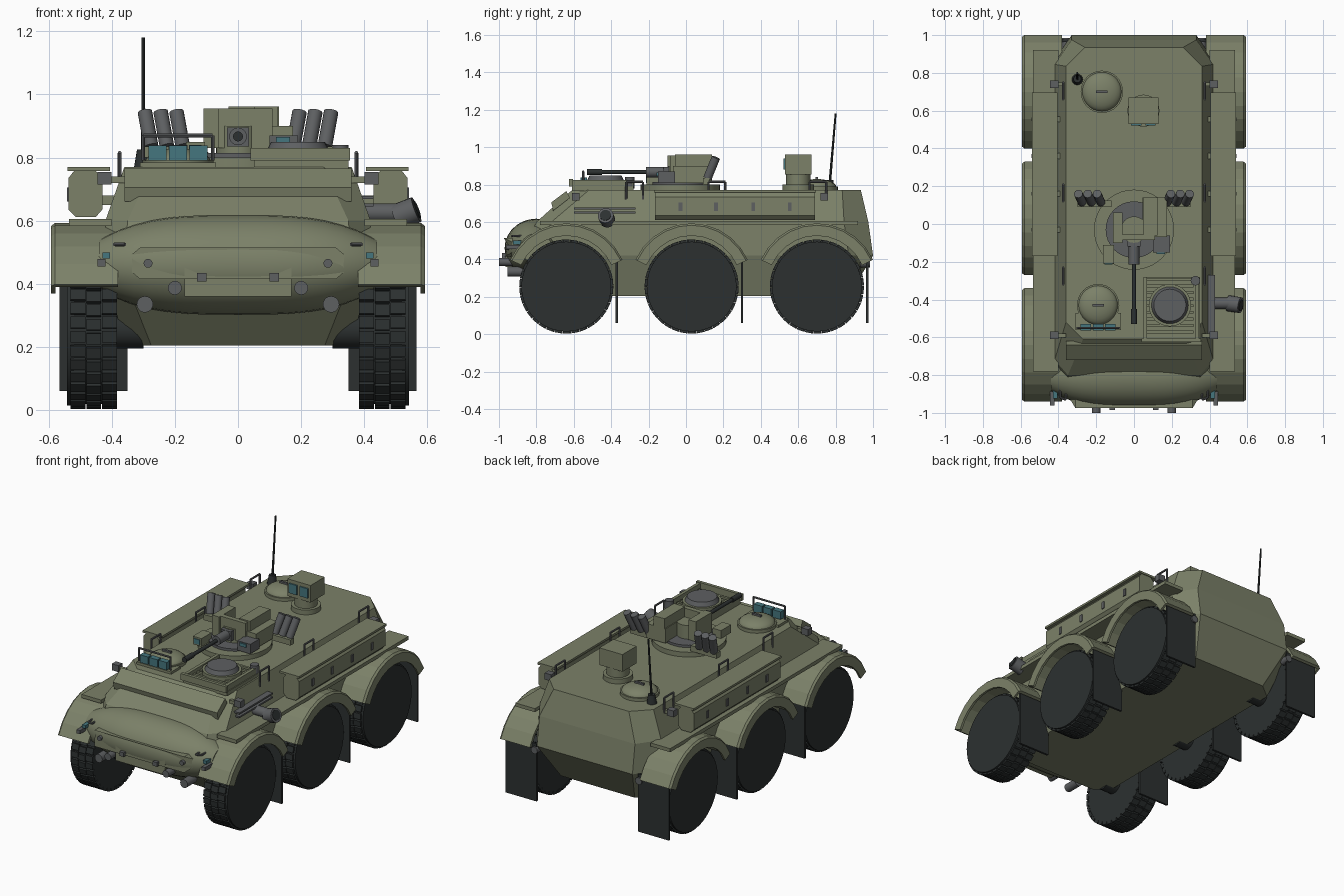
import bpy, bmesh, math
from mathutils import Vector, Matrix

if "Cube" in bpy.data.objects:
    bpy.data.objects.remove(bpy.data.objects["Cube"])

def mat(name, r, g, b):
    m = bpy.data.materials.new(name)
    m.diffuse_color = (r, g, b, 1)
    m.use_nodes = True
    m.node_tree.nodes["Principled BSDF"].inputs["Base Color"].default_value = m.diffuse_color
    return m

OLIVE = mat("olive", .20, .22, .14)
DARK = mat("rubber", .025, .03, .03)
GREY = mat("gunmetal", .11, .115, .12)
GLASS = mat("glass", .06, .18, .21)

def finish(name, bm, m, smooth=False):
    bmesh.ops.recalc_face_normals(bm, faces=bm.faces[:])
    me = bpy.data.meshes.new(name)
    bm.to_mesh(me)
    bm.free()
    me.materials.append(m)
    ob = bpy.data.objects.new(name, me)
    bpy.context.collection.objects.link(ob)
    if smooth:
        bpy.context.view_layer.objects.active = ob
        ob.select_set(True)
        bpy.ops.object.shade_smooth_by_angle(angle=math.radians(35))
        ob.select_set(False)
    return ob

def box(name, x0, x1, y0, y1, z0, z1, m=OLIVE):
    bm = bmesh.new()
    bmesh.ops.create_cube(bm, size=1)
    for v in bm.verts:
        v.co = Vector(((x0 + x1) / 2 + v.co.x * (x1 - x0), (y0 + y1) / 2 + v.co.y * (y1 - y0),
                       (z0 + z1) / 2 + v.co.z * (z1 - z0)))
    return finish(name, bm, m)

def rod(name, a, b, r, m=GREY, seg=20, r2=None):
    a, b = Vector(a), Vector(b)
    d = b - a
    mx = Matrix.Translation((a + b) / 2) @ d.to_track_quat('Z', 'Y').to_matrix().to_4x4()
    bm = bmesh.new()
    bmesh.ops.create_cone(bm, cap_ends=True, segments=seg, radius1=r, radius2=r if r2 is None else r2,
                          depth=d.length, matrix=mx)
    return finish(name, bm, m, True)

def dome(name, x, y, z, r, h, m=OLIVE):
    bm = bmesh.new()
    bmesh.ops.create_uvsphere(bm, u_segments=28, v_segments=12, radius=1,
                              matrix=Matrix.Translation((x, y, z)) @ Matrix.Diagonal((r, r, h, 1)))
    return finish(name, bm, m, True)

def loft(name, rings, m=OLIVE, smooth=False, closed=False):
    bm = bmesh.new()
    vs = [[bm.verts.new(p) for p in ring] for ring in rings]
    n = len(vs[0])
    pairs = list(zip(vs, vs[1:])) + ([(vs[-1], vs[0])] if closed else [])
    for a, b in pairs:
        for i in range(n):
            bm.faces.new((a[i], a[(i + 1) % n], b[(i + 1) % n], b[i]))
    if not closed:
        bm.faces.new(vs[0])
        bm.faces.new(vs[-1])
    return finish(name, bm, m, smooth)

def handle(name, a, b, up, r=.006):
    a, b, up = Vector(a), Vector(b), Vector(up)
    for p, q in ((a, a + up), (a + up, b + up), (b + up, b)):
        rod(name, p, q, r, GREY, 8)

# hull: stacked chamfered outlines
def outline(z, w, y0, y1, fx, fy, rx, ry):
    return [(-w + fx, y0, z), (w - fx, y0, z), (w, y0 + fy, z), (w, y1 - ry, z),
            (w - rx, y1, z), (-w + rx, y1, z), (-w, y1 - ry, z), (-w, y0 + fy, z)]
loft("hull", [outline(.205, .355, -.70, .87, .08, .08, .10, .08),
              outline(.42, .42, -.88, 1.0, .06, .08, .09, .13),
              outline(.60, .42, -.80, .975, .07, .08, .09, .13),
              outline(.77, .36, -.61, .935, .09, .09, .10, .10)])

# rounded nose, lofted across the width
rings = []
for i in range(17):
    x = -.44 + .88 * i / 16
    k = 1 - .5 * abs(x / .44) ** 3.2
    rings.append([(x, -.80 - .17 * k * math.cos(t), .46 + .158 * k * math.sin(t))
                  for t in [j * math.tau / 28 for j in range(28)]])
loft("nose", rings, OLIVE, True)
pan = [(-.34, .44), (-.31, .415), (.31, .415), (.34, .44), (.34, .49), (.31, .515), (-.31, .515), (-.34, .49)]
loft("nose_panel", [[(x, y - .05 * (abs(x) < .32) + .04, z) for x, z in pan] for y in (-.965, -.90)])
box("step_panel", -.17, .17, -.965, -.93, .36, .46)
# folded board across the front slope
loft("slope_board", [[(x, -.72, .705), (x, -.64, .765), (x, -.62, .73), (x, -.71, .66)] for x in (-.36, .36)])

# roof hatches
for nm, x, y in (("driver_hatch", -.19, -.43), ("rear_hatch", -.17, .70)):
    rod(nm + "_ring", (x, y, .765), (x, y, .79), .112, OLIVE, 32)
    dome(nm, x, y, .785, .105, .045)
    box(nm + "_grip", x - .03, x + .03, y - .007, y + .007, .82, .84, GREY)
box("periscope_base", -.31, -.07, -.56, -.47, .765, .785)
for x in (-.255, -.19, -.125):
    box("periscope", x - .028, x + .028, -.565, -.53, .79, .838, GLASS)
handle("periscope_guard", (-.30, -.55, .79), (-.08, -.55, .79), (0, 0, .08))

# engine cover with slats and fan cap
box("engine_cover", .05, .35, -.61, -.28, .765, .79)
for i in range(9):
    y = -.58 + i * .035
    box("cover_slat", .065, .315, y, y + .015, .79, .805)
for x in (.05, .325):
    box("cover_rail", x, x + .02, -.62, -.28, .79, .825)
box("cover_front_rail", .04, .355, -.625, -.605, .79, .83)
rod("fan_collar", (.19, -.43, .78), (.19, -.43, .825), .112, OLIVE, 32)
rod("fan_cap", (.19, -.43, .82), (.19, -.43, .85), .10, GREY, 32, .085)
rod("cover_bolt", (.325, -.30, .78), (.325, -.30, .84), .025)

# weapon station
rod("turret_ring", (0, -.03, .765), (0, -.03, .80), .212, OLIVE, 40)
rod("turret_plate", (0, -.03, .80), (0, -.03, .815), .15, GREY, 32)
rod("turret_post", (0, -.03, .81), (0, -.03, .90), .07, OLIVE, 24)
box("turret_housing", .045, .175, -.07, .14, .81, .90)
box("turret_housing_top", .05, .125, -.06, .14, .88, .962)
box("gun_shield", -.11, .11, -.085, -.055, .83, .955)
box("left_cheek", -.11, -.06, -.10, .06, .83, .955)
box("ammo_box", .10, .19, -.15, -.06, .81, .87, GREY)
box("sight_box", -.165, -.105, -.21, -.11, .80, .85)
box("sight_glass", -.155, -.115, -.215, -.205, .81, .84, GLASS)
box("side_glass", .12, .165, -.158, -.148, .845, .865, GLASS)
box("gun_mount", -.035, .035, -.12, -.05, .835, .895, GREY)
rod("gun_jacket", (0, -.05, .867), (0, -.215, .867), .028)
rod("gun_barrel", (0, -.2, .867), (0, -.53, .867), .011, DARK, 12)
rod("muzzle", (0, -.45, .867), (0, -.53, .867), .016, DARK, 12)
for s in (-1, 1):
    box("launcher_arm", min(s * .12, s * .30), max(s * .12, s * .30), .09, .125, .80, .835)
    for x in (.175, .225, .275):
        rod("smoke_launcher", (s * x, .115, .835), (s * (x + .02), .16, .945), .023, GREY, 16)

# rear sight
rod("rear_sight_base", (.05, .60, .765), (.05, .60, .80), .085, OLIVE, 24)
rod("rear_sight_neck", (.05, .60, .79), (.05, .60, .86), .065, OLIVE, 24)
box("rear_sight_head", -.03, .13, .53, .67, .855, .962)
for x in (-.015, .06):
    box("rear_sight_glass", x, x + .055, .522, .532, .88, .94, GLASS)

# antenna
rod("antenna_base", (-.30, .765, .765), (-.30, .768, .825), .03, DARK, 16, .02)
rod("antenna", (-.30, .768, .80), (-.30, .80, 1.18), .007, DARK, 8, .005)

# running gear, mirrored
WHEEL_Y, WZ, R = (-.64, .03, .70), .255, .25
for s in (-1, 1):
    for wy in WHEEL_Y:
        rod("tyre", (s * .385, wy, WZ), (s * .53, wy, WZ), .236, DARK, 48)
        rod("wheel_disc", (s * .52, wy, WZ), (s * .542, wy, WZ), .24, DARK, 48)
        rod("axle", (s * .30, wy, WZ), (s * .39, wy, WZ), .06, DARK)
        bm = bmesh.new()
        for i in range(34):
            a = i * math.tau / 34
            for k, x in enumerate((.407, .457, .507)):
                b = a + (math.pi / 34 if k == 1 else 0) * .3
                mx = (Matrix.Translation((s * x, wy, WZ)) @ Matrix.Rotation(b, 4, 'X')
                      @ Matrix.Translation((0, 0, R - .009)) @ Matrix.Diagonal((.047, .036, .02, 1)))
                bmesh.ops.create_cube(bm, size=1, matrix=mx)
        finish("tread_blocks", bm, DARK)
        # fender arch: L-shaped section swept around the wheel
        sec = [(.38, .32), (.578, .32), (.578, .272), (.592, .272), (.592, .328), (.58, .338), (.38, .338)]
        loft("fender", [[(s * x, wy + r * math.cos(t) * .98, WZ + r * math.sin(t)) for x, r in sec]
                        for t in [math.radians(25 + 130 * j / 10) for j in range(11)]])
        box("mud_flap", min(s * .35, s * .565), max(s * .35, s * .565), wy + .263, wy + .276, .06, .42, DARK)

    def sbox(name, x0, x1, *rest):
        box(name, min(s * x0, s * x1), max(s * x0, s * x1), *rest)
    sbox("side_shelf", .40, .535, -.78, .92, .583, .605)
    # storage bin
    prof = [(.43, .635), (.45, .612), (.515, .612), (.537, .635), (.537, .735), (.52, .757), (.45, .757), (.43, .735)]
    loft("storage_bin", [[(s * x, y, z) for x, z in prof] for y in (-.165, .69)])
    sbox("bin_lid", .405, .54, -.17, .695, .757, .77)
    for y in (-.03, .16, .36, .555):
        sbox("bin_latch", .53, .542, y - .01, y + .01, .66, .705, GREY)
        sbox("bin_bracket", .37, .44, y - .015, y + .015, .65, .68)
    for y in (-.59, .74):
        sbox("marker_lamp", .40, .445, y - .02, y + .02, .715, .755, GREY)
        sbox("lamp_bracket", .36, .41, y - .01, y + .01, .72, .74)
    for y in (-.32, .12, .66):
        handle("roof_handle", (s * .375, y, .72), (s * .375, y + .09, .72), (0, 0, .095))
    # front fittings
    rod("lower_light", (s * .295, -.86, .335), (s * .295, -.955, .335), .026)
    rod("upper_light", (s * .20, -.90, .387), (s * .20, -1.0, .387), .022)
    rod("headlight", (s * .285, -.93, .465), (s * .285, -.965, .465), .014)
    sbox("tow_lug", .10, .13, -.985, -.94, .408, .434, GREY)
    sbox("corner_lamp", .42, .445, -.96, -.88, .455, .478, GREY)
    sbox("corner_glass", .405, .43, -.925, -.87, .48, .50, GLASS)
    handle("nose_handle", (s * .36, -.88, .525), (s * .39, -.87, .525), (0, -.05, 0))
    rod("rear_light", (s * .36, .93, .38), (s * .36, .985, .38), .022)

# exhaust on the right side with guard rails
rod("exhaust", (.40, -.42, .625), (.54, -.42, .625), .03)
rod("exhaust_tip", (.50, -.42, .61), (.565, -.43, .635), .042, GREY, 20)
rod("exhaust_bore", (.55, -.428, .63), (.568, -.431, .637), .03, DARK)
for z in (.645, .668):
    box("exhaust_rail", .38, .43, -.60, -.27, z, z + .01, GREY)
